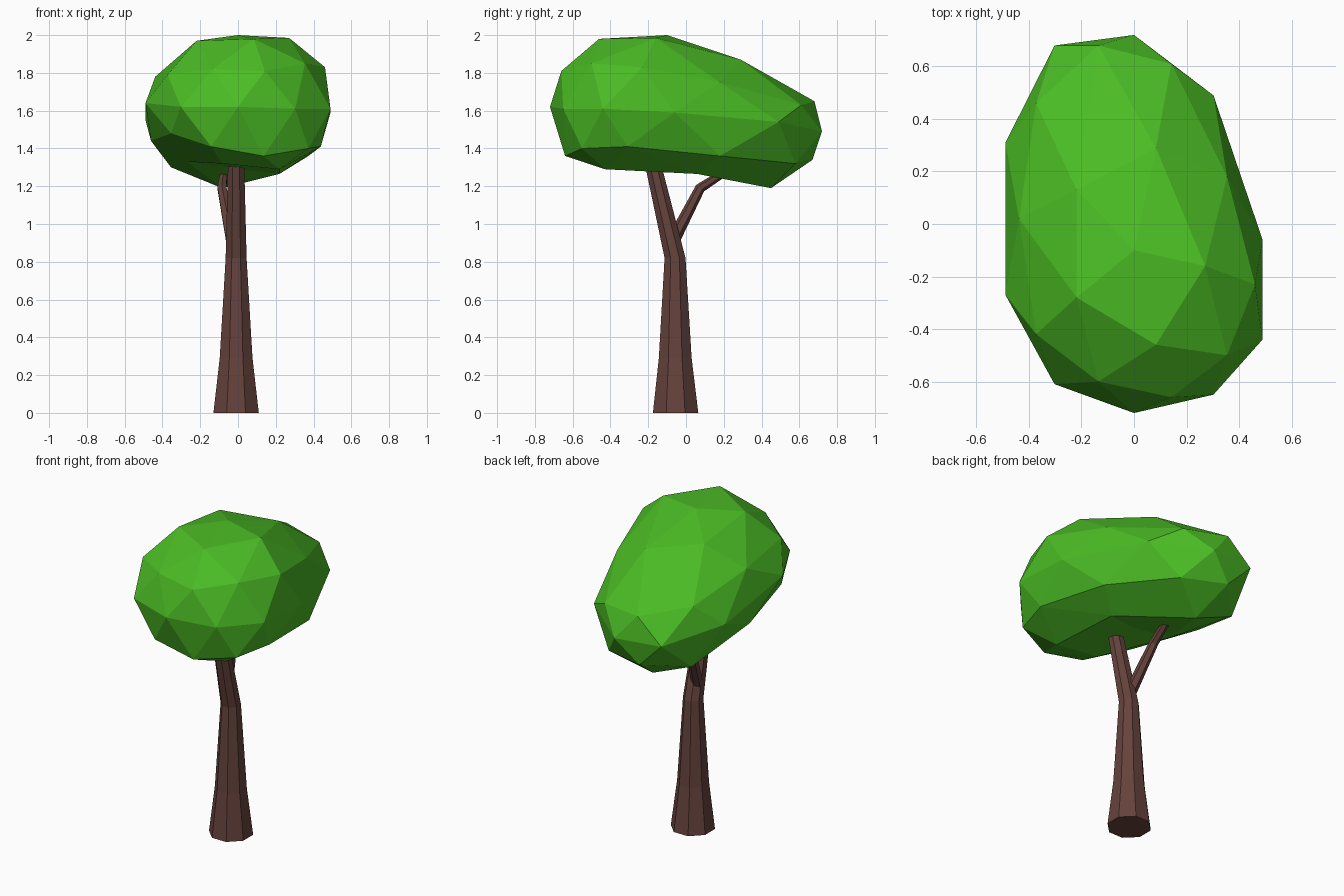
import bpy, bmesh, math
from mathutils import Vector

if "Cube" in bpy.data.objects:
    bpy.data.objects.remove(bpy.data.objects["Cube"])


def material(name, rgb):
    mat = bpy.data.materials.new(name)
    mat.diffuse_color = (*rgb, 1)
    mat.use_nodes = True
    mat.node_tree.nodes["Principled BSDF"].inputs["Base Color"].default_value = mat.diffuse_color
    return mat


def add_object(name, bm, mat):
    bmesh.ops.recalc_face_normals(bm, faces=bm.faces)
    mesh = bpy.data.meshes.new(name)
    bm.to_mesh(mesh)
    bm.free()
    mesh.materials.append(mat)
    obj = bpy.data.objects.new(name, mesh)
    bpy.context.collection.objects.link(obj)
    return obj


def limb(name, path, sides, mat, level=False):
    """Tapered tube through (x, y, z, radius) points; level keeps rings horizontal."""
    bm = bmesh.new()
    pts = [Vector(p[:3]) for p in path]
    rings = []
    for i, p in enumerate(path):
        d = pts[min(i + 1, len(pts) - 1)] - pts[max(i - 1, 0)]
        q = Vector((0, 0, 1)).rotation_difference(Vector((0, 0, 1)) if level else d)
        ring = []
        for k in range(sides):
            a = math.tau * (k + 0.5) / sides
            off = Vector((math.cos(a), math.sin(a), 0)) * p[3]
            ring.append(bm.verts.new(pts[i] + q @ off))
        rings.append(ring)
    for lo, hi in zip(rings, rings[1:]):
        for k in range(sides):
            n = (k + 1) % sides
            bm.faces.new((lo[k], lo[n], hi[n], hi[k]))
    bm.faces.new(rings[0][::-1])
    bm.faces.new(rings[-1])
    return add_object(name, bm, mat)


bark = material("bark", (0.13, 0.055, 0.045))
leaf = material("leaf", (0.07, 0.5, 0.018))

# Trunk, leaning towards the front near the top
limb("trunk", [(-0.01, -0.055, 0, 0.13), (-0.01, -0.057, 0.29, 0.094),
               (-0.01, -0.058, 0.82, 0.06), (-0.01, -0.18, 1.34, 0.046)],
     8, bark, level=True)

# Side branch reaching backwards
limb("branch", [(-0.03, -0.075, 0.90, 0.036), (-0.085, 0.075, 1.19, 0.027),
                (-0.07, 0.26, 1.31, 0.019)], 6, bark)

# Crown: icosphere whose rings, from top to bottom, are pulled to (y, z) positions
crown_rings = [
    [(-.10, 2.0)],
    [(-.16, 1.985), (.29, 1.87), (.13, 1.92), (-.28, 1.97), (-.46, 1.98)],
    [(.18, 1.75), (.68, 1.65), (.02, 1.78), (-.60, 1.82), (-.50, 1.85)],
    [(-.23, 1.83), (.61, 1.63), (.46, 1.69), (-.42, 1.79), (-.66, 1.81)],
    [(-.06, 1.59), (.49, 1.54), (.72, 1.49), (.68, 1.50), (.31, 1.55),
     (-.27, 1.64), (-.61, 1.62), (-.72, 1.62), (-.65, 1.61), (-.44, 1.61)],
    [(.18, 1.36), (.67, 1.34), (.02, 1.44), (-.63, 1.41), (-.55, 1.40)],
    [(-.31, 1.41), (.58, 1.32), (.45, 1.30), (-.45, 1.48), (-.64, 1.36)],
    [(.06, 1.265), (.45, 1.19), (.0, 1.33), (-.42, 1.32), (-.43, 1.29)],
    [(.0, 1.29)],
]
targets = [yz for ring in crown_rings for yz in ring]
# rings 5 and 6 sit at unit heights -0.447 and -0.526, so height order matches the list
bm = bmesh.new()
bmesh.ops.create_icosphere(bm, subdivisions=2, radius=1)
ordered = sorted(bm.verts, key=lambda v: (-round(v.co.z, 2),
                 (math.atan2(v.co.y, v.co.x) + 0.05) % math.tau))
for v, (y, z) in zip(ordered, targets):
    v.co = (v.co.x * 0.515, y, z)
add_object("crown", bm, leaf)
